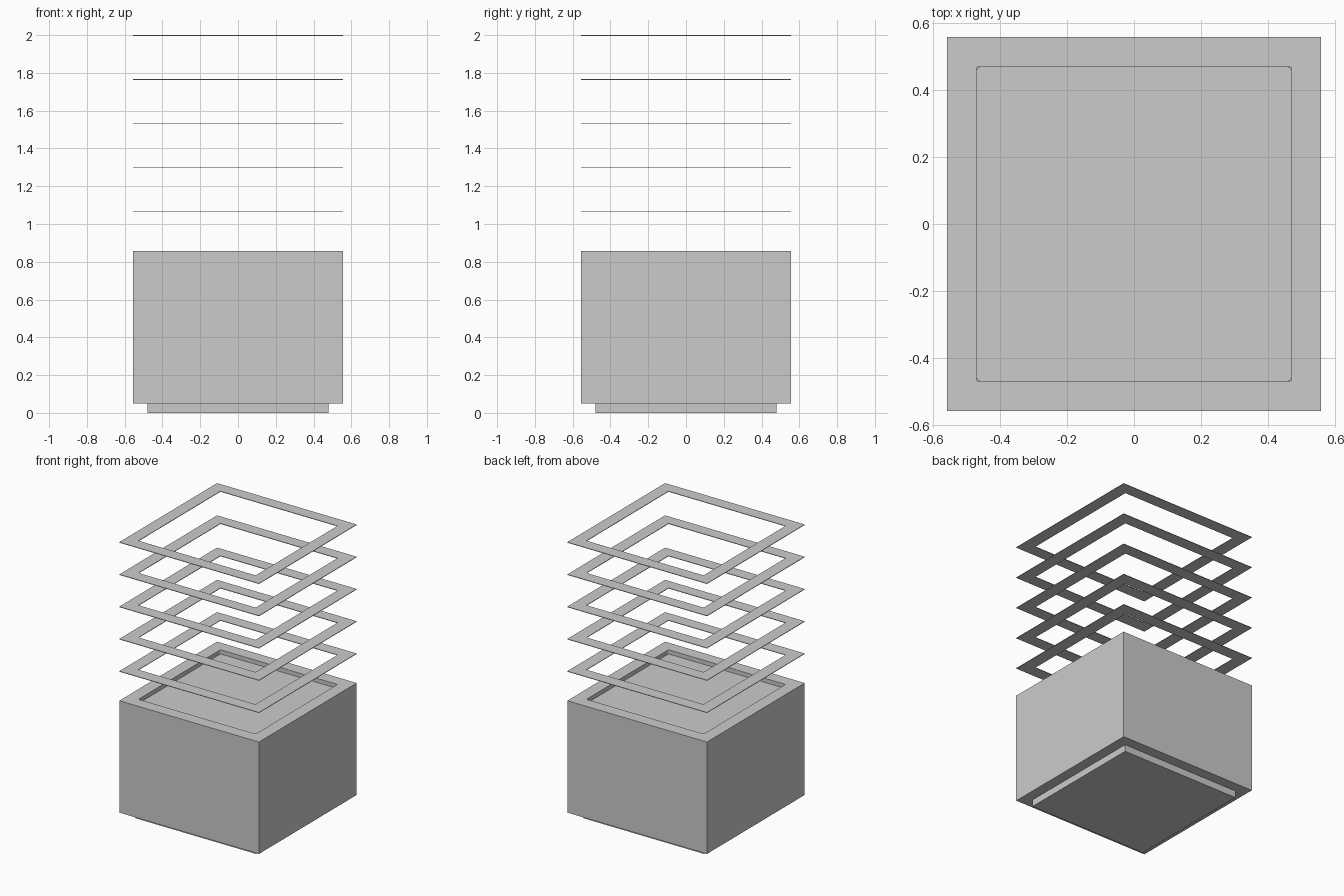
import bpy, bmesh

if "Cube" in bpy.data.objects:
    bpy.data.objects.remove(bpy.data.objects["Cube"])

OUTER, INNER, BASE = 0.557, 0.467, 0.48   # half widths
Z_BASE, Z_TOP = 0.05, 0.857
RECESS, CORNER = 0.03, 0.01
RING_T, RING_STEP, RINGS = 0.004, 0.2325, 5


def finish(name, bm):
    bmesh.ops.recalc_face_normals(bm, faces=bm.faces)
    mesh = bpy.data.meshes.new(name)
    bm.to_mesh(mesh)
    bm.free()
    obj = bpy.data.objects.new(name, mesh)
    bpy.context.collection.objects.link(obj)
    return obj


def block(name, half, z0, z1, corner=0.0):
    """Square block, optionally with rounded upright edges."""
    bm = bmesh.new()
    bmesh.ops.create_cube(bm, size=1)
    for v in bm.verts:
        v.co = (v.co.x * 2 * half, v.co.y * 2 * half, z0 if v.co.z < 0 else z1)
    if corner:
        upright = [e for e in bm.edges if abs(e.verts[0].co.z - e.verts[1].co.z) > 1e-5]
        bmesh.ops.bevel(bm, geom=upright, offset=corner, segments=4,
                        profile=0.5, affect='EDGES')
    return finish(name, bm)


def square_ring(name, outer, inner, z0, z1):
    """Flat square frame swept from a rectangular section."""
    bm = bmesh.new()
    section = [(outer, z0), (outer, z1), (inner, z1), (inner, z0)]
    loops = [[bm.verts.new((sx * h, sy * h, z)) for h, z in section]
             for sx, sy in ((1, 1), (-1, 1), (-1, -1), (1, -1))]
    for i in range(4):
        a, b = loops[i], loops[(i + 1) % 4]
        for j in range(4):
            k = (j + 1) % 4
            bm.faces.new((a[j], b[j], b[k], a[k]))
    return finish(name, bm)


# Plinth under the box
block("plinth", BASE, 0.0, Z_BASE)

# Main box with a shallow recess in its top
box = block("box", OUTER, Z_BASE, Z_TOP)
cutter = block("recess_cutter", INNER, Z_TOP - RECESS, Z_TOP + 0.1, CORNER)
cutter.hide_render = True
mod = box.modifiers.new("recess", 'BOOLEAN')
mod.operation = 'DIFFERENCE'
mod.solver = 'EXACT'
mod.object = cutter
bpy.context.view_layer.objects.active = box
bpy.ops.object.modifier_apply(modifier=mod.name)
bpy.data.objects.remove(cutter)

# Thin floating frames above the box
for i in range(RINGS):
    top = 2.0 - i * RING_STEP
    square_ring(f"floating_frame_{RINGS - i}", OUTER, INNER, top - RING_T, top)
